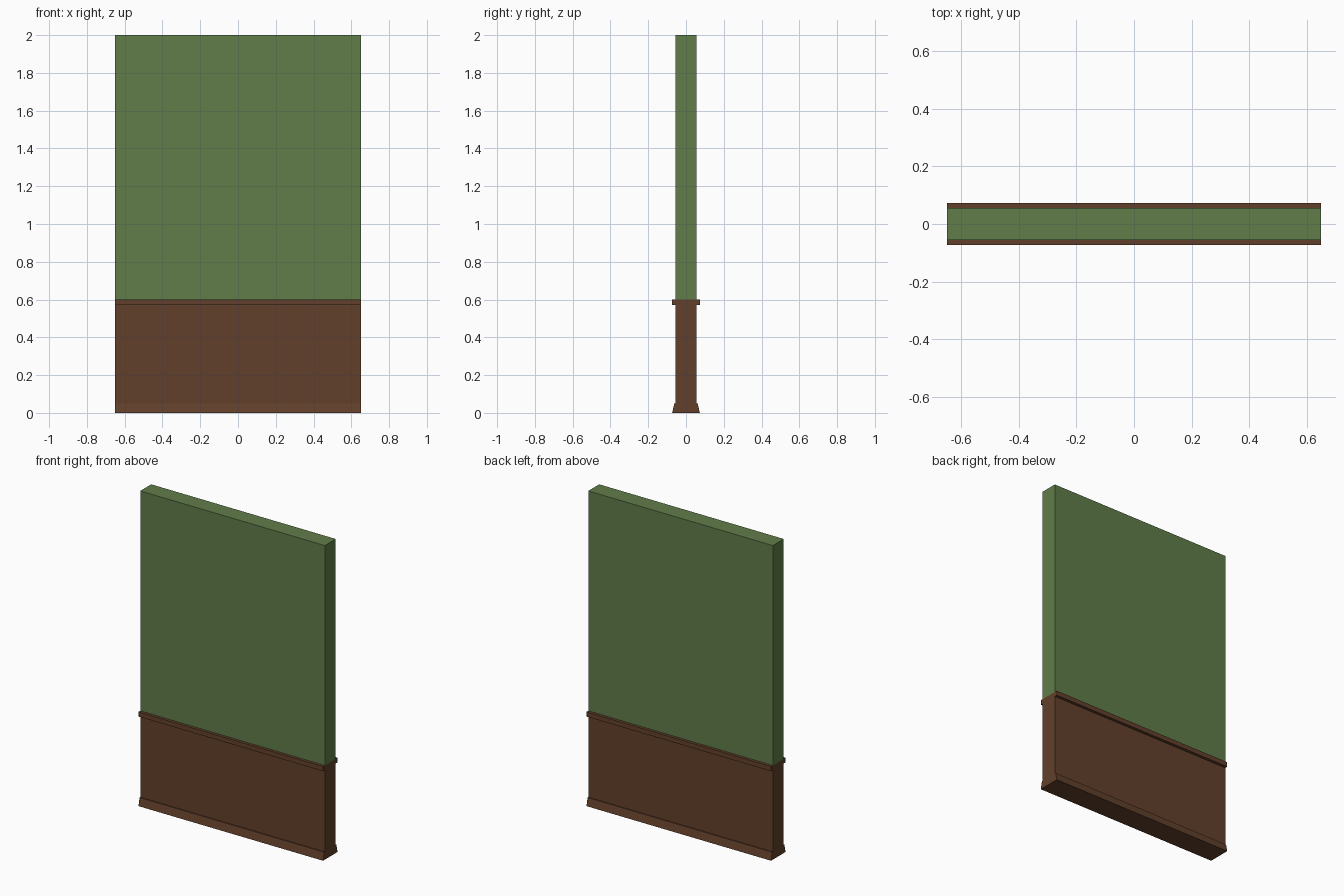
import bpy
import bmesh

if "Cube" in bpy.data.objects:
    bpy.data.objects.remove(bpy.data.objects["Cube"])

HALF_LENGTH = 0.65
WALL = 0.055   # half thickness of the wall
TRIM = 0.073   # half thickness of the mouldings


def material(name, colour):
    mat = bpy.data.materials.new(name)
    mat.diffuse_color = (*colour, 1.0)
    mat.use_nodes = True
    mat.node_tree.nodes["Principled BSDF"].inputs["Base Color"].default_value = mat.diffuse_color
    return mat


def extrude_profile(name, half, mat, open_top=False, open_bottom=False):
    """Mirror a (y, z) half profile, listed bottom to top, and run it along x."""
    outline = half + [(-y, z) for y, z in reversed(half)]
    bm = bmesh.new()
    left, right = ([bm.verts.new((x, y, z)) for y, z in outline]
                   for x in (-HALF_LENGTH, HALF_LENGTH))
    n = len(outline)
    for i in range(n):
        # leave out faces hidden where two parts meet
        if (open_top and i == len(half) - 1) or (open_bottom and i == n - 1):
            continue
        j = (i + 1) % n
        bm.faces.new((left[i], left[j], right[j], right[i]))
    # end caps, as one quad for each step of the profile
    for i in range(len(half) - 1):
        a, b, c, d = i, i + 1, n - 2 - i, n - 1 - i
        if half[i][1] == half[i + 1][1]:
            continue
        for ring in (left, right):
            bm.faces.new([ring[k] for k in (a, b, c, d)])
    bm.normal_update()
    for f in bm.faces:
        centre = f.calc_center_median()
        # end caps point outwards along x
        if abs(f.normal.x) > 0.5 and f.normal.x * centre.x < 0:
            f.normal_flip()
        # long faces: the outline runs anticlockwise seen from +x
    long_faces = [f for f in bm.faces if abs(f.normal.x) < 0.5]
    if long_faces and sum(f.normal.y * f.calc_center_median().y for f in long_faces) < 0:
        bmesh.ops.reverse_faces(bm, faces=long_faces)
    mesh = bpy.data.meshes.new(name)
    bm.to_mesh(mesh)
    bm.free()
    mesh.materials.append(mat)
    obj = bpy.data.objects.new(name, mesh)
    bpy.context.collection.objects.link(obj)
    return obj


green = material("green_paint", (0.120, 0.205, 0.069))
brown = material("brown_wood", (0.122, 0.051, 0.024))

# Wood panelling with sloped skirting at the foot and a square rail on top
extrude_profile("wood_panelling", [
    (TRIM, 0.0), (0.062, 0.05), (WALL, 0.05),
    (WALL, 0.57), (TRIM, 0.57), (TRIM, 0.60), (WALL, 0.60),
], brown, open_top=True)

# Painted wall above the rail
extrude_profile("painted_wall", [(WALL, 0.60), (WALL, 2.0)], green, open_bottom=True)
